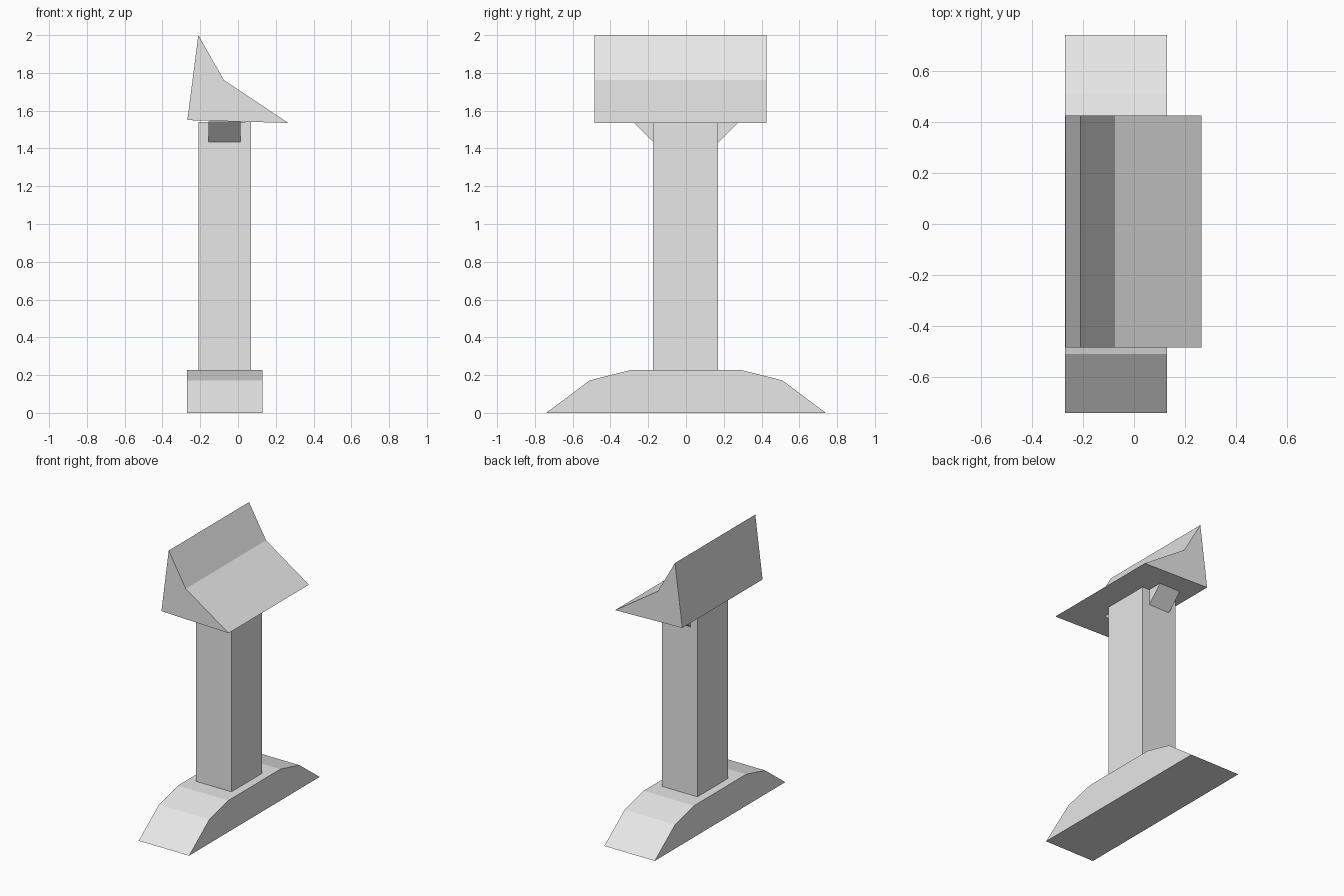
import bpy
import bmesh
from mathutils import Vector

cube = bpy.data.objects.get("Cube")
if cube:
    bpy.data.objects.remove(cube, do_unlink=True)

# Single flat material
grey = bpy.data.materials.new("light grey")
grey.use_nodes = True
colour = (0.8, 0.8, 0.8, 1)
grey.diffuse_color = colour
grey.node_tree.nodes["Principled BSDF"].inputs["Base Color"].default_value = colour


def extrude_profile(name, profile, axis, start, end):
    """Extrude a (horizontal, z) profile along the x or y axis."""
    bm = bmesh.new()
    if axis == "x":
        points = [(start, h, z) for h, z in profile]
        shift = Vector((end - start, 0, 0))
    else:
        points = [(h, start, z) for h, z in profile]
        shift = Vector((0, end - start, 0))
    face = bm.faces.new([bm.verts.new(p) for p in points])
    result = bmesh.ops.extrude_face_region(bm, geom=[face], use_keep_orig=True)
    moved = [g for g in result["geom"] if isinstance(g, bmesh.types.BMVert)]
    bmesh.ops.translate(bm, verts=moved, vec=shift)
    bmesh.ops.recalc_face_normals(bm, faces=bm.faces)
    mesh = bpy.data.meshes.new(name)
    bm.to_mesh(mesh)
    bm.free()
    mesh.materials.append(grey)
    obj = bpy.data.objects.new(name, mesh)
    bpy.context.collection.objects.link(obj)
    return obj


# Foot with faceted, sloping ends
half_foot = [(0.74, 0), (0.51, 0.172), (0.295, 0.226)]
foot = half_foot + [(-y, z) for y, z in reversed(half_foot)]
extrude_profile("foot", foot, "x", -0.27, 0.13)

# Upright post
post = [(-0.21, 0.22), (0.07, 0.22), (0.07, 1.541), (-0.21, 1.541)]
extrude_profile("post", post, "y", -0.174, 0.17)

# Head with a steep ridge and a long, shallow slope
head = [(-0.268, 1.55), (0.265, 1.535), (-0.075, 1.762), (-0.21, 2.0)]
extrude_profile("head", head, "y", -0.485, 0.425)

# Wedge brackets under the head, front and back
for name, side in (("front_bracket", -1), ("back_bracket", 1)):
    wedge = [(side * 0.17, 1.43), (side * 0.28, 1.542), (side * 0.17, 1.542)]
    extrude_profile(name, wedge, "x", -0.156, 0.012)
